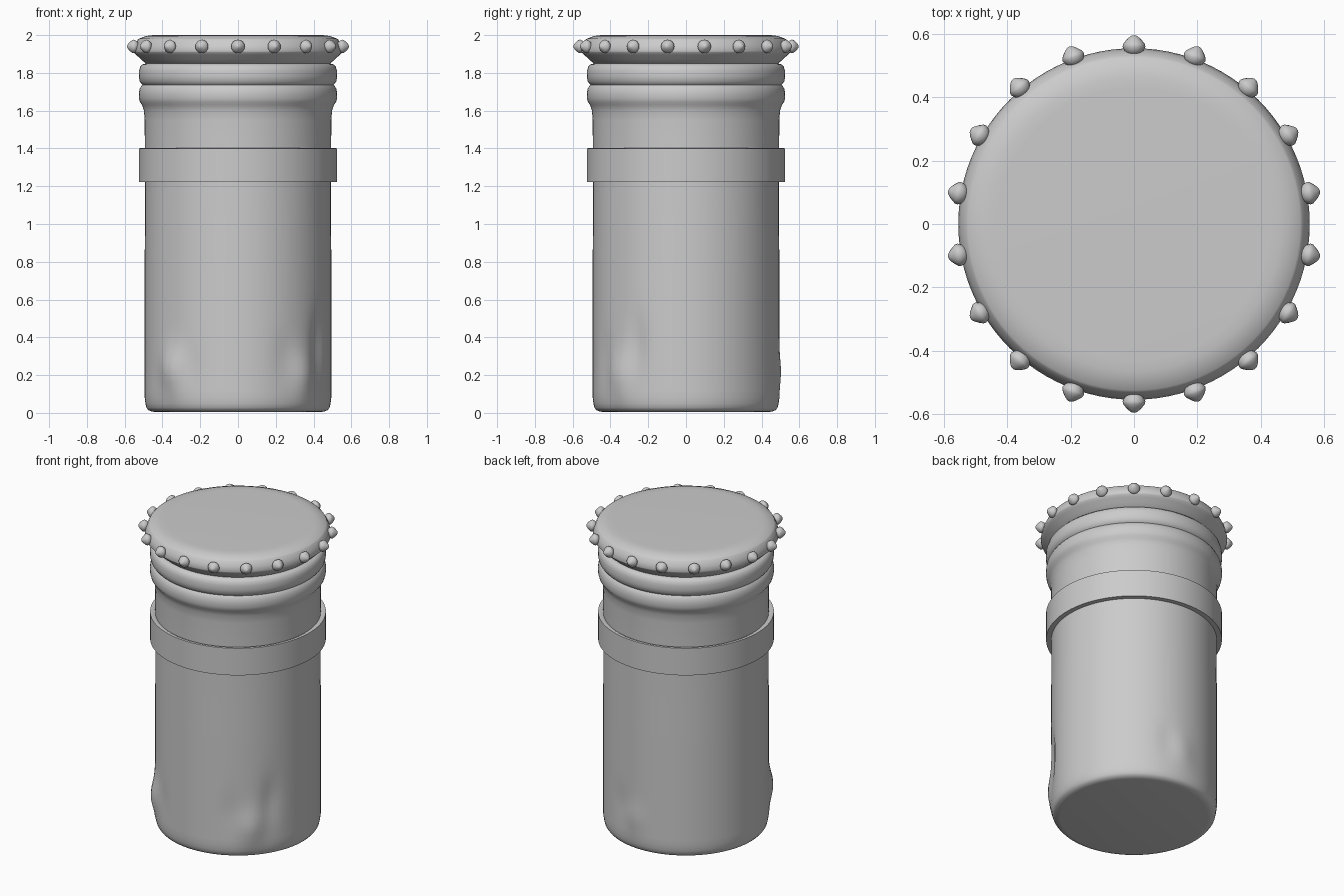
import bpy, math
from mathutils import Matrix

if "Cube" in bpy.data.objects:
    bpy.data.objects.remove(bpy.data.objects["Cube"])

SEG = 96


def lathe(name, profile, seg=SEG, closed=False, radial=None, sharp=35):
    """Revolve (radius, z) points about z; open profiles get end caps."""
    verts, faces = [], []
    for r, z in profile:
        for i in range(seg):
            a = 2 * math.pi * i / seg
            rr = r + (radial(a, z) if radial and r > 0.3 else 0)
            verts.append((rr * math.cos(a), rr * math.sin(a), z))
    n = len(profile)
    for k in range(n if closed else n - 1):
        k2 = (k + 1) % n
        for i in range(seg):
            j = (i + 1) % seg
            faces.append((k * seg + i, k * seg + j, k2 * seg + j, k2 * seg + i))
    if not closed:
        faces.append(tuple(reversed(range(seg))))
        faces.append(tuple(range((n - 1) * seg, n * seg)))
    me = bpy.data.meshes.new(name)
    me.from_pydata(verts, [], faces)
    ob = bpy.data.objects.new(name, me)
    bpy.context.collection.objects.link(ob)
    bpy.ops.object.select_all(action='DESELECT')
    ob.select_set(True)
    bpy.context.view_layer.objects.active = ob
    bpy.ops.object.shade_smooth_by_angle(angle=math.radians(sharp))
    return ob


# Soft dents and bulges: (angle, height, angular width, vertical width, depth)
DENTS = [(225, 0.23, 9, 0.11, 0.034), (314, 0.20, 8, 0.11, 0.022),
         (328, 0.36, 6, 0.15, -0.016), (300, 0.30, 7, 0.12, -0.007),
         (240, 0.25, 6, 0.10, -0.006), (86, 0.22, 8, 0.09, 0.010),
         (74, 0.28, 6, 0.10, -0.008)]


def dent(a, z):
    d = 0
    for ang, h, wa, wz, amp in DENTS:
        da = (math.degrees(a) - ang + 180) % 360 - 180
        d += amp * math.exp(-(da / wa) ** 2 - ((z - h) / wz) ** 2)
    return d * min(1, z / 0.06)


# Pouch body with rounded foot and two rolled rings at the neck
profile = [(0.44, 0.005), (0.455, 0.007), (0.474, 0.014), (0.485, 0.028), (0.49, 0.05)]
profile += [(0.494, 0.08 + 0.04 * i) for i in range(19)]
profile += [(0.493, 1.0), (0.493, 1.3), (0.494, 1.55), (0.498, 1.60),
            (0.508, 1.63), (0.519, 1.645), (0.524, 1.665), (0.525, 1.69),
            (0.521, 1.715), (0.512, 1.731), (0.506, 1.737), (0.512, 1.743),
            (0.521, 1.756), (0.525, 1.78), (0.524, 1.81), (0.518, 1.832),
            (0.505, 1.845), (0.485, 1.85)]
lathe("body", profile, radial=dent, sharp=60)

# Flat strap around the body
lathe("strap", [(0.485, 1.222), (0.524, 1.222), (0.524, 1.4), (0.512, 1.402),
                (0.485, 1.39)], closed=True)

# Flared lid with bevelled rim
lathe("lid", [(0.47, 1.84), (0.488, 1.85), (0.515, 1.873), (0.538, 1.895),
              (0.552, 1.908), (0.555, 1.915), (0.547, 1.945), (0.532, 1.975),
              (0.525, 1.981), (0.49, 1.994), (0.465, 1.999), (0.43, 2.0)], sharp=45)

# Pointed studs around the lid rim
stud = lathe("stud", [(0.02, 0.535), (0.03, 0.547), (0.036, 0.56), (0.034, 0.569),
                      (0.026, 0.579), (0.017, 0.588), (0.009, 0.594), (0.003, 0.596)],
             seg=16, sharp=60)
# Aim the stud along +x at rim height
stud.data.transform(Matrix.Translation((0, 0, 1.94)) @ Matrix.Rotation(math.pi / 2, 4, 'Y'))
for i in range(18):
    s = stud if i == 0 else stud.copy()
    if i:
        bpy.context.collection.objects.link(s)
    s.name = f"stud_{i + 1:02d}"
    s.rotation_euler.z = math.radians(10 + 20 * i)
